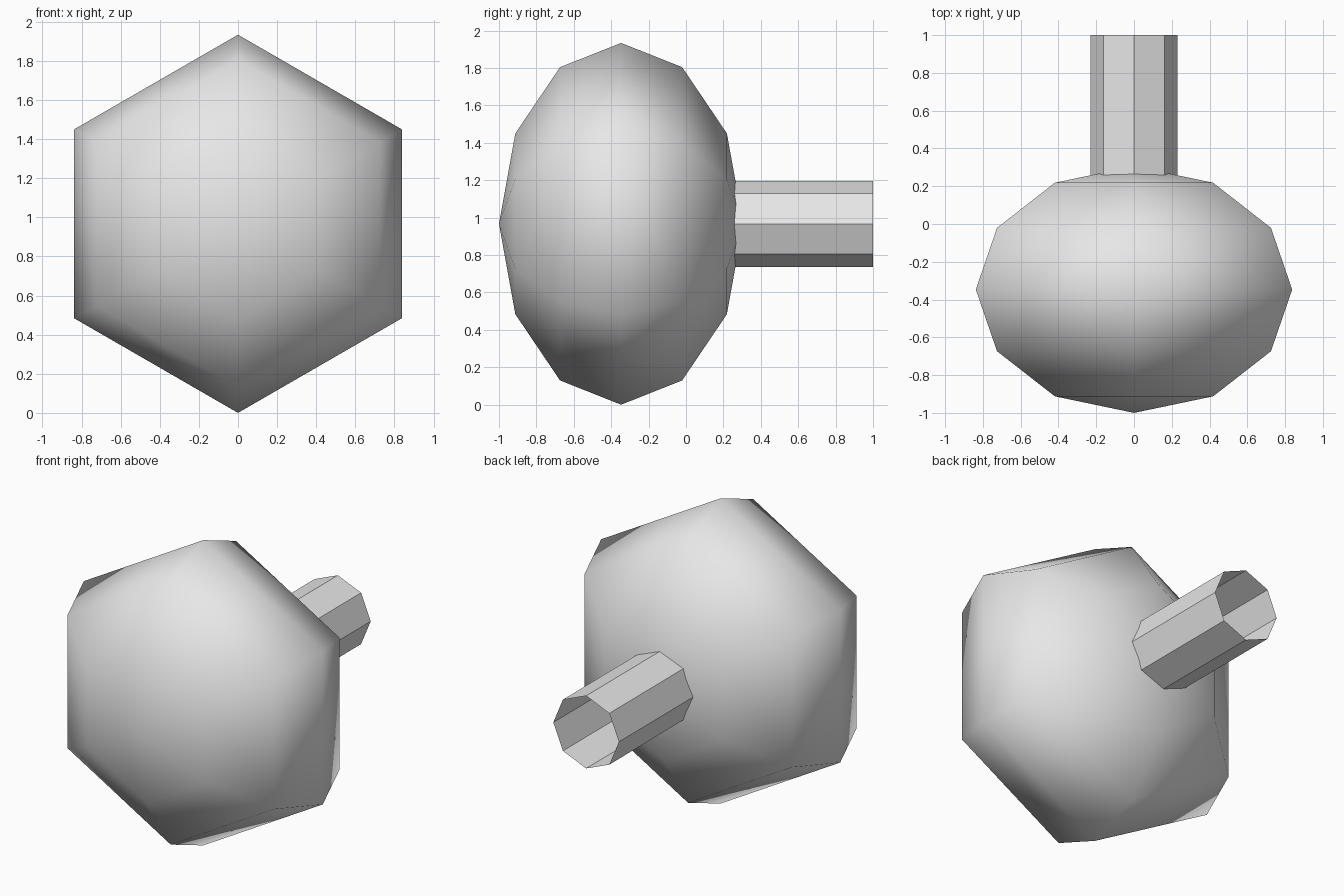
import bpy, bmesh, math
from mathutils import Vector

old = bpy.data.objects.get("Cube")
if old:
    bpy.data.objects.remove(old, do_unlink=True)

CENTRE_Z = 0.967

grey = bpy.data.materials.new("light grey")
grey.use_nodes = True
colour = (0.8, 0.8, 0.8, 1)
grey.diffuse_color = colour
grey.node_tree.nodes["Principled BSDF"].inputs["Base Color"].default_value = colour


def lathe(name, profile, sides, smooth):
    """Turn a (radius, y) profile around the y axis, first corner pointing up."""
    bm = bmesh.new()
    points = [bm.verts.new((0, y, r)) for r, y in profile]
    edges = [bm.edges.new(pair) for pair in zip(points, points[1:])]
    bmesh.ops.spin(bm, geom=points + edges, cent=Vector(), axis=Vector((0, 1, 0)),
                   angle=math.tau, steps=sides, use_duplicate=False)
    bmesh.ops.remove_doubles(bm, verts=bm.verts[:], dist=0.0005)
    bmesh.ops.recalc_face_normals(bm, faces=bm.faces[:])
    for face in bm.faces:
        face.smooth = smooth
    mesh = bpy.data.meshes.new(name)
    bm.to_mesh(mesh)
    bm.free()
    mesh.materials.append(grey)
    obj = bpy.data.objects.new(name, mesh)
    obj.location.z = CENTRE_Z
    bpy.context.collection.objects.link(obj)
    return obj


# Flattened six-sided ball, smooth shaded, poles facing front and back
angles = [math.pi * i / 6 for i in range(7)]
lathe("knob", [(CENTRE_Z * math.sin(a), -0.347 - 0.653 * math.cos(a)) for a in angles],
      6, True)

# Open eight-sided tube running out of the back of the knob
lathe("stem", [(0.23, 0.0), (0.23, 1.0)], 8, False)
